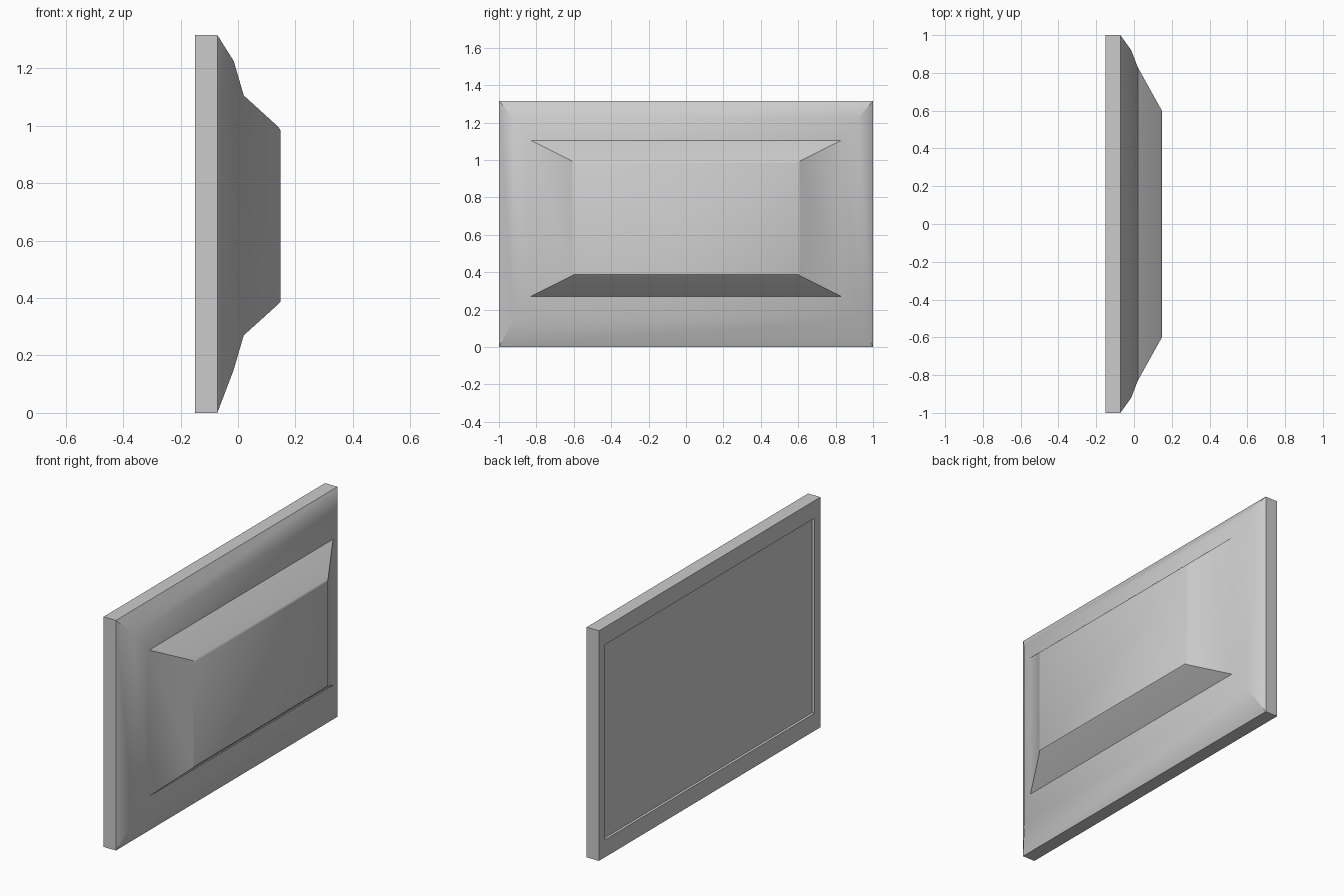
import bpy, bmesh

if "Cube" in bpy.data.objects:
    bpy.data.objects.remove(bpy.data.objects["Cube"])

# Rectangular sections through the shell: x, half width in y, bottom z, top z
SECTIONS = [
    (-0.135, 0.945, 0.10, 1.215),   # recessed screen
    (-0.15, 0.945, 0.10, 1.215),    # inner lip of the bezel
    (-0.15, 1.0, 0.0, 1.315),       # bezel front
    (-0.072, 1.0, 0.0, 1.315),      # bezel back
    (-0.015, 0.92, 0.15, 1.225),    # sloping back
    (0.02, 0.83, 0.27, 1.105),      # foot of the rear hump
    (0.141, 0.612, 0.379, 0.995),   # hump top chamfer
    (0.148, 0.6, 0.388, 0.983),     # hump rear face
]


def ring(bm, x, w, z0, z1):
    return [bm.verts.new((x, y, z)) for y, z in
            ((-w, z0), (w, z0), (w, z1), (-w, z1))]


# Screen housing: skin the sections in order and cap both ends
bm = bmesh.new()
rings = [ring(bm, *s) for s in SECTIONS]
for a, b in zip(rings, rings[1:]):
    for i in range(4):
        j = (i + 1) % 4
        bm.faces.new((a[i], a[j], b[j], b[i]))
bm.faces.new(rings[0][::-1])
bm.faces.new(rings[-1])
bmesh.ops.recalc_face_normals(bm, faces=bm.faces)
mesh = bpy.data.meshes.new("screen_housing")
bm.to_mesh(mesh)
bm.free()
housing = bpy.data.objects.new("screen_housing", mesh)
bpy.context.collection.objects.link(housing)

# Soft shading over the gentle slopes, crisp bezel and hump edges
bpy.context.view_layer.objects.active = housing
housing.select_set(True)
bpy.ops.object.shade_smooth_by_angle(angle=0.53)
